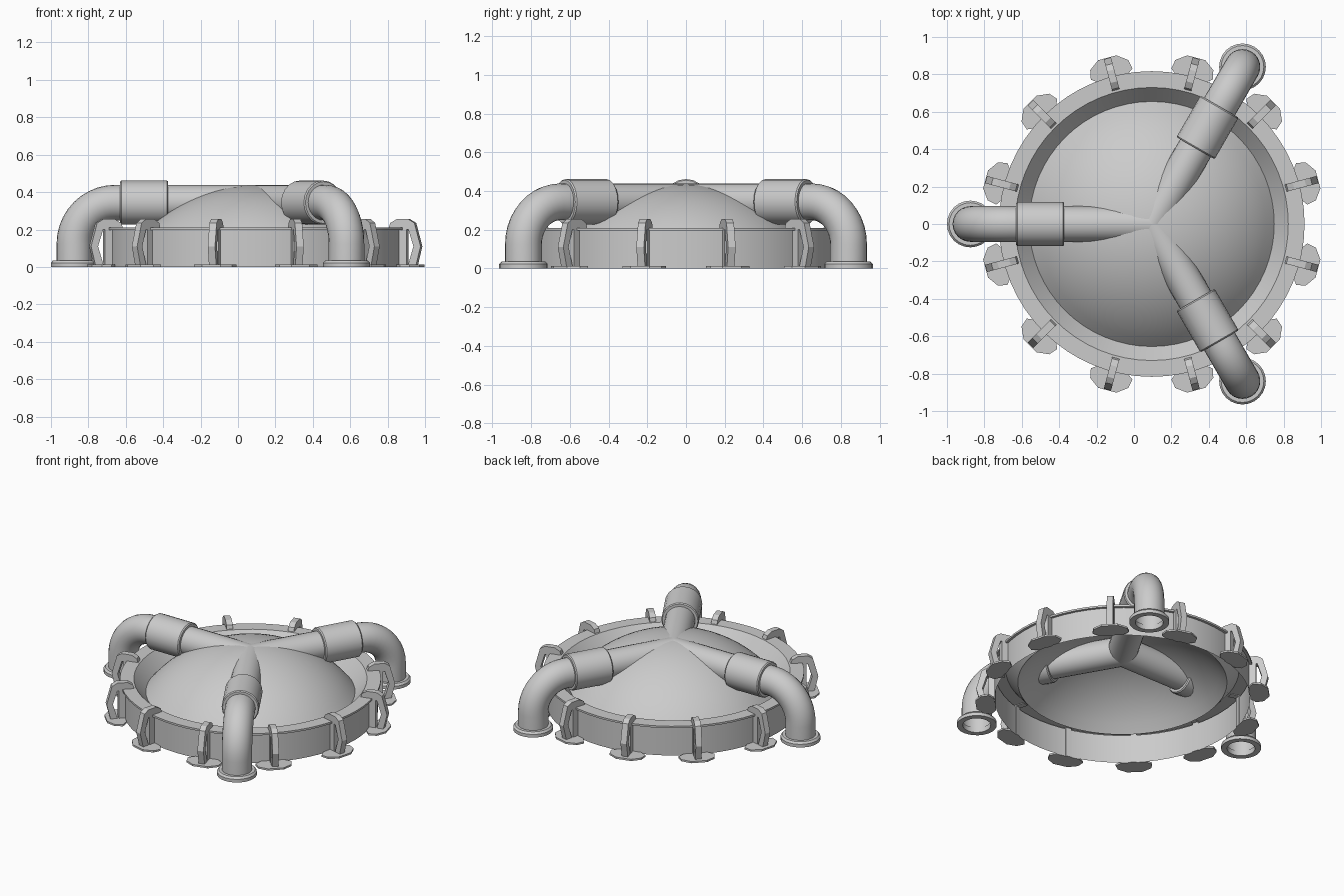
import bpy, bmesh
from math import sin, cos, pi, radians, sqrt
from mathutils import Vector

cube = bpy.data.objects.get("Cube")
if cube:
    bpy.data.objects.remove(cube)

CENTRE = (0.095, 0, 0)
PIPE_ANGLES = (60, 180, 300)
CLIP_ANGLES = range(15, 360, 30)

grey = bpy.data.materials.new("light_grey")
grey.use_nodes = True
grey.diffuse_color = (0.6, 0.6, 0.6, 1)
grey.node_tree.nodes["Principled BSDF"].inputs["Base Color"].default_value = (0.6, 0.6, 0.6, 1)


def place(name, bm, angles=(0,), smooth=True, fix_normals=True):
    """Turn a bmesh into objects arranged around the hatch centre."""
    if fix_normals:
        bmesh.ops.recalc_face_normals(bm, faces=bm.faces)
    mesh = bpy.data.meshes.new(name)
    bm.to_mesh(mesh)
    bm.free()
    mesh.materials.append(grey)
    for i, angle in enumerate(angles):
        obj = bpy.data.objects.new(name if len(angles) == 1 else f"{name}_{i + 1}", mesh)
        obj.location = CENTRE
        obj.rotation_euler.z = radians(angle)
        bpy.context.collection.objects.link(obj)
    if smooth:
        bpy.ops.object.select_all(action="DESELECT")
        obj.select_set(True)
        bpy.context.view_layer.objects.active = obj
        bpy.ops.object.shade_smooth_by_angle(angle=radians(32))


def sweep(rings, sides, closed=False):
    """Skin circles given as (centre, radius, tilt); tilt 0 lies flat, pi/2 faces along x."""
    bm = bmesh.new()
    loops = []
    for centre, radius, tilt in rings:
        across = Vector((cos(tilt), 0, sin(tilt)))
        loops.append([bm.verts.new(Vector(centre) + radius *
                      (across * cos(2 * pi * k / sides) + Vector((0, sin(2 * pi * k / sides), 0))))
                      for k in range(sides)])
    pairs = list(zip(loops, loops[1:])) + ([(loops[-1], loops[0])] if closed else [])
    for a, b in pairs:
        for k in range(sides):
            n = (k + 1) % sides
            bm.faces.new((a[k], a[n], b[n], b[k]))
    return bm


def lathe(profile, sides, closed=False):
    return sweep([((0, 0, z), r, 0) for r, z in profile], sides, closed)


def extrude(points, direction):
    """Solid from a flat outline."""
    bm = bmesh.new()
    face = bm.faces.new([bm.verts.new(p) for p in points])
    out = bmesh.ops.extrude_face_region(bm, geom=[face])
    verts = [v for v in out["geom"] if isinstance(v, bmesh.types.BMVert)]
    bmesh.ops.translate(bm, verts=verts, vec=direction)
    return bm


# Outer ring: thin wall with a small lip, flat top and inward sloping seat
place("outer_ring", lathe([(0.8, 0), (0.8, 0.197), (0.817, 0.197), (0.817, 0.21),
                           (0.73, 0.21), (0.655, 0.12)], 64))

# Dome: hollow spherical cap resting in the seat
base, low, top = 0.655, 0.12, 0.436
ball = (base ** 2 + (top - low) ** 2) / (2 * (top - low))
steps = 14
cap = []
for i in range(steps):
    r = base * (1 - i / steps)
    cap.append((r, top - ball + sqrt(ball ** 2 - r ** 2)))
dome = lathe(cap, 64)
rim = [e for e in dome.edges if e.is_boundary and e.verts[0].co.z > 0.4]
hole = bmesh.ops.holes_fill(dome, edges=rim)
bmesh.ops.poke(dome, faces=hole["faces"])
for v in dome.verts:
    if v.co.xy.length < 0.001:
        v.co.z = top
place("dome", dome)

# Pipes: rise from the ground, bend and run level into the dome
PIPE, BEND, REACH, LEVEL = 0.095, 0.22, 0.97, 0.344
path = [((REACH, 0, 0), PIPE, 0)]
for i in range(11):
    a = i / 10 * pi / 2
    path.append(((REACH - BEND + BEND * cos(a), 0, LEVEL - BEND + BEND * sin(a)), PIPE, a))
path.append(((0, 0, LEVEL), PIPE, pi / 2))
place("pipe", sweep(path, 24), PIPE_ANGLES)

# Collars around the level part of each pipe
collar = [(0.468, 0.09), (0.468, 0.112), (0.475, 0.118), (0.718, 0.118), (0.725, 0.112), (0.725, 0.09)]
place("pipe_collar", sweep([((x, 0, LEVEL), r, pi / 2) for x, r in collar], 20, True), PIPE_ANGLES)

# Foot flanges
flange = lathe([(0.088, 0), (0.125, 0), (0.125, 0.022), (0.114, 0.035), (0.088, 0.035)], 24, True)
bmesh.ops.translate(flange, verts=flange.verts, vec=(REACH, 0, 0))
place("pipe_flange", flange, PIPE_ANGLES)

# Clips: hooked arm over the ring, a post on the wall and a faceted foot
HALF = 0.02
arm = [(0.74, 0.205), (0.75, 0.235), (0.785, 0.255), (0.85, 0.255), (0.883, 0.235), (0.917, 0.11),
       (0.89, 0), (0.845, 0), (0.878, 0.11), (0.85, 0.2), (0.8, 0.205)]
place("clip_arm", extrude([(r, -HALF, z) for r, z in arm], (0, 2 * HALF, 0)), CLIP_ANGLES, False)
post = [(0.795, 0), (0.84, 0), (0.84, 0.22), (0.795, 0.22)]
place("clip_post", extrude([(r, -HALF, z) for r, z in post], (0, 2 * HALF, 0)), CLIP_ANGLES, False)
side = [(0.92, 0.05), (0.88, 0.105), (0.83, 0.115), (0.8, 0.075)]
foot = side + [(r, -t) for r, t in reversed(side)]
place("clip_foot", extrude([(r, t, 0) for r, t in foot], (0, 0, 0.012)), CLIP_ANGLES, False)
